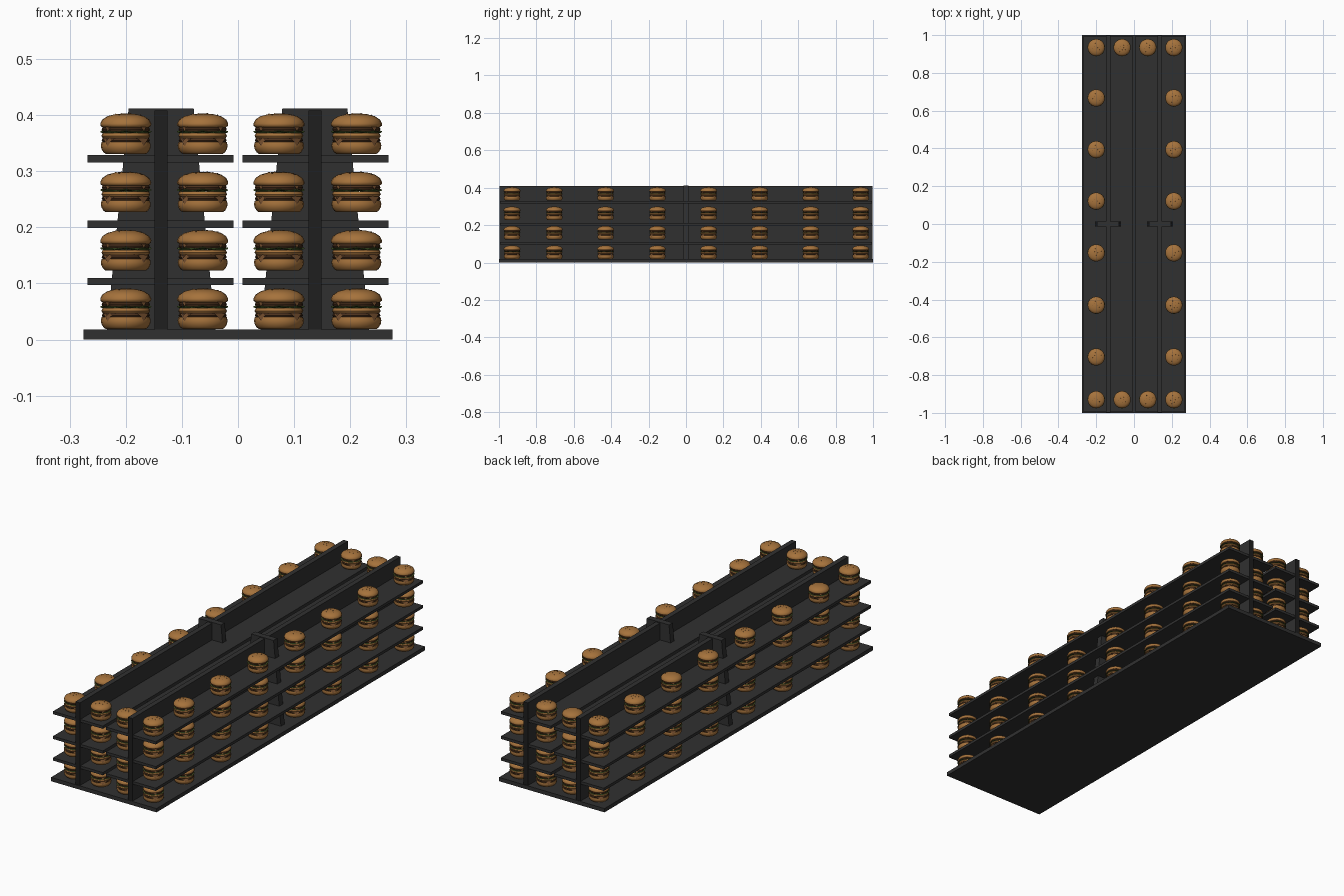
import bpy, bmesh, math
from mathutils import Matrix, Vector

if "Cube" in bpy.data.objects:
    bpy.data.objects.remove(bpy.data.objects["Cube"])


def material(name, rgb):
    m = bpy.data.materials.new(name)
    m.diffuse_color = (*rgb, 1)
    m.use_nodes = True
    m.node_tree.nodes["Principled BSDF"].inputs["Base Color"].default_value = m.diffuse_color
    return m


CHARCOAL = material("charcoal", (0.03, 0.03, 0.03))
BLACK = material("near_black", (0.013, 0.013, 0.013))
BUN = material("toasted_bun", (0.38, 0.17, 0.045))
PATTY = material("patty_brown", (0.07, 0.03, 0.012))
CHEESE = material("cheese_brown", (0.16, 0.07, 0.025))
GREEN = material("lettuce_green", (0.07, 0.12, 0.025))


def add_object(name, mesh):
    ob = bpy.data.objects.new(name, mesh)
    bpy.context.collection.objects.link(ob)
    return ob


def box(name, x0, x1, y0, y1, z0, z1, dark_ends=False):
    bm = bmesh.new()
    bmesh.ops.create_cube(bm, size=1)
    for v in bm.verts:
        v.co = Vector((x0 + (v.co.x + .5) * (x1 - x0),
                       y0 + (v.co.y + .5) * (y1 - y0),
                       z0 + (v.co.z + .5) * (z1 - z0)))
    bm.normal_update()
    for f in bm.faces:
        f.material_index = int(dark_ends and abs(f.normal.y) > 0.9)
    mesh = bpy.data.meshes.new(name)
    bm.to_mesh(mesh)
    bm.free()
    mesh.materials.append(CHARCOAL)
    mesh.materials.append(BLACK)
    return add_object(name, mesh)


def post(name, cx):
    # tapered upright plate, wide at the foot
    bm = bmesh.new()
    outline = [(-0.097, 0.015), (0.097, 0.015), (0.058, 0.412), (-0.058, 0.412)]
    face = bm.faces.new([bm.verts.new((cx + x, -0.014, z)) for x, z in outline])
    ext = bmesh.ops.extrude_face_region(bm, geom=[face])
    for g in ext["geom"]:
        if isinstance(g, bmesh.types.BMVert):
            g.co.y = 0.014
    bmesh.ops.recalc_face_normals(bm, faces=bm.faces)
    mesh = bpy.data.meshes.new(name)
    bm.to_mesh(mesh)
    bm.free()
    mesh.materials.append(CHARCOAL)
    return add_object(name, mesh)


def lathe(bm, profile, mat, n=22, wave=0.0, waves=7):
    # spins (radius, height) points around z; wave ruffles the rim
    rings = []
    for r, z in profile:
        if r == 0:
            rings.append([bm.verts.new((0, 0, z))])
            continue
        ring = []
        for i in range(n):
            a = 2 * math.pi * i / n
            w = wave * math.sin(waves * a)
            rr = r + w * 0.7
            ring.append(bm.verts.new((rr * math.cos(a), rr * math.sin(a), z + w)))
        rings.append(ring)
    for a, b in zip(rings, rings[1:]):
        for i in range(n):
            j = (i + 1) % n
            if len(a) == 1:
                f = bm.faces.new((a[0], b[j], b[i]))
            elif len(b) == 1:
                f = bm.faces.new((a[i], a[j], b[0]))
            else:
                f = bm.faces.new((a[i], a[j], b[j], b[i]))
            f.material_index = mat


def burger_mesh():
    bm = bmesh.new()
    # bottom bun, lower patty, middle bun, lettuce, upper patty, top bun
    lathe(bm, [(0, 0), (.036, 0), (.040, .003), (.0435, .009), (.0445, .015),
               (.043, .021), (0, .022)], 0)
    lathe(bm, [(0, .021), (.041, .021), (.043, .024), (.041, .028), (0, .028)], 1)
    lathe(bm, [(0, .028), (.041, .028), (.0435, .032), (.041, .037), (0, .037)], 0)
    lathe(bm, [(0, .038), (.038, .038), (.0455, .039), (.038, .041), (0, .041)],
          3, n=28, wave=.0015)
    lathe(bm, [(0, .040), (.041, .040), (.043, .044), (.041, .048), (0, .048)], 1)
    lathe(bm, [(0, .047), (.041, .047), (.0452, .050), (.0455, .054), (.042, .061),
               (.033, .067), (.018, .071), (0, .072)], 0)
    # cheese sheets whose corners droop over the rim
    for z0, half in ((.0285, .040), (.0485, .036)):
        g = bmesh.ops.create_grid(bm, x_segments=8, y_segments=8, size=half)
        for v in g["verts"]:
            r = math.hypot(v.co.x, v.co.y)
            v.co.z = z0
            if r > .044:
                v.co.z -= (r - .044) * 1.2
                v.co.x *= .0455 / r
                v.co.y *= .0455 / r
            for f in v.link_faces:
                f.material_index = 2
    # seeds scattered on the crown
    for i in range(9):
        r, a = .008 + .0025 * i, 2.4 * i
        z = .0722 - 3.9 * r * r
        mat = Matrix.Translation((r * math.cos(a), r * math.sin(a), z))
        mat = mat @ Matrix.Rotation(a, 4, 'Z') @ Matrix.Diagonal((1.6, 1, .6, 1))
        s = bmesh.ops.create_icosphere(bm, subdivisions=1, radius=.0012, matrix=mat)
        for v in s["verts"]:
            for f in v.link_faces:
                f.material_index = 2
    for f in bm.faces:
        f.smooth = True
    mesh = bpy.data.meshes.new("burger")
    bm.to_mesh(mesh)
    bm.free()
    for m in (BUN, PATTY, CHEESE, GREEN):
        mesh.materials.append(m)
    mesh.set_sharp_from_angle(angle=math.radians(50))
    return mesh


# rack: base, two long dividers with posts, three shelf pairs
box("base_board", -.275, .275, -1, 1, 0, .018)
for side, s in (("left", -1), ("right", 1)):
    box(side + "_divider", s * .137 - .0115, s * .137 + .0115, -.998, .998, .018, .408, True)
    post(side + "_post", s * .137)
    for k, z in enumerate((.097, .199, .316)):
        box(f"{side}_shelf_{k + 1}", s * .138 - .13, s * .138 + .13, -.995, .995, z, z + .013)

# burgers: along the outer sides, plus the inner spots at both ends
mesh = burger_mesh()
outer_y = [-.930, -.704, -.430, -.153, .121, .394, .667, .934]
spots = [(x, y) for x in (-.2, .211) for y in outer_y]
spots += [(x, y) for x in (-.063, .073) for y in (outer_y[0], outer_y[-1])]
for z in (.019, .123, .227, .331):
    for x, y in spots:
        add_object("burger", mesh).location = (x, y, z)
